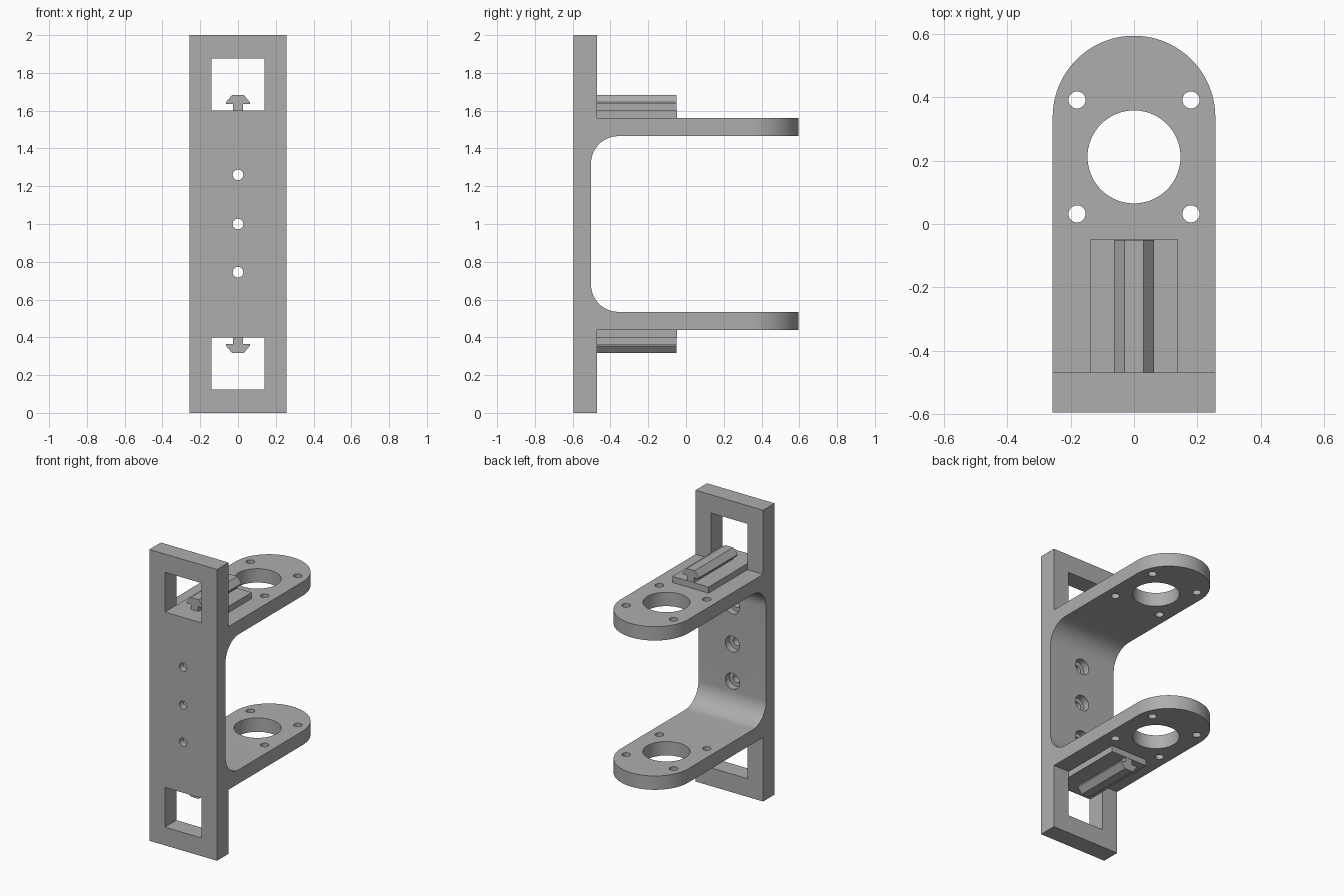
import bpy
import bmesh
from math import sin, cos, pi
from mathutils import Vector

cube = bpy.data.objects.get("Cube")
if cube:
    bpy.data.objects.remove(cube, do_unlink=True)

grey = bpy.data.materials.new("plain grey")
grey.use_nodes = True
COLOUR = (0.42, 0.42, 0.42, 1)
grey.diffuse_color = COLOUR
grey.node_tree.nodes["Principled BSDF"].inputs["Base Color"].default_value = COLOUR


def prism(name, points, axis, start, end):
    """Extrude a 2D outline along x, y or z."""
    place = {"x": lambda a, b, t: (t, a, b),
             "y": lambda a, b, t: (a, t, b),
             "z": lambda a, b, t: (a, b, t)}[axis]
    shift = Vector(place(0, 0, end - start))
    bm = bmesh.new()
    face = bm.faces.new([bm.verts.new(place(a, b, start)) for a, b in points])
    result = bmesh.ops.extrude_face_region(bm, geom=[face])
    moved = [v for v in result["geom"] if isinstance(v, bmesh.types.BMVert)]
    bmesh.ops.translate(bm, verts=moved, vec=shift)
    bmesh.ops.recalc_face_normals(bm, faces=bm.faces)
    mesh = bpy.data.meshes.new(name)
    bm.to_mesh(mesh)
    bm.free()
    mesh.materials.append(grey)
    obj = bpy.data.objects.new(name, mesh)
    bpy.context.collection.objects.link(obj)
    return obj


def arc(a, b, r, begin, finish, n):
    return [(a + r * cos(begin + (finish - begin) * i / n),
             b + r * sin(begin + (finish - begin) * i / n)) for i in range(n + 1)]


def circle(a, b, r, n=32):
    return arc(a, b, r, 0, 2 * pi, n)[:-1]


def rect(a0, b0, a1, b1):
    return [(a0, b0), (a1, b0), (a1, b1), (a0, b1)]


def combine(target, cutter, operation):
    mod = target.modifiers.new("cut", "BOOLEAN")
    mod.operation = operation
    mod.solver = "EXACT"
    mod.object = cutter
    bpy.context.view_layer.objects.active = target
    bpy.ops.object.modifier_apply(modifier=mod.name)
    bpy.data.objects.remove(cutter, do_unlink=True)


HALF, FRONT, BACK = 0.257, -0.595, 0.595
PLATE, INNER, FILLET = -0.47, -0.503, 0.145
ARM_IN, ARM_OUT = 0.465, 0.56      # heights from the middle level z = 1

# Side outline: plate, two arms and the filleted throat between them
side = [(FRONT, 0), (PLATE, 0), (PLATE, 1 - ARM_OUT), (0.7, 1 - ARM_OUT), (0.7, 1 - ARM_IN)]
side += arc(INNER + FILLET, 1 - ARM_IN + FILLET, FILLET, -pi / 2, -pi, 16)
side += arc(INNER + FILLET, 1 + ARM_IN - FILLET, FILLET, pi, pi / 2, 16)
side += [(0.7, 1 + ARM_IN), (0.7, 1 + ARM_OUT), (PLATE, 1 + ARM_OUT), (PLATE, 2), (FRONT, 2)]
bracket = prism("bracket", side, "x", -0.4, 0.4)

# Plan outline rounds the arm ends
plan = [(-HALF, -0.7), (HALF, -0.7)] + arc(0, BACK - HALF, HALF, 0, pi, 48)
combine(bracket, prism("plan_cutter", plan, "z", -0.1, 2.1), "INTERSECT")

# Bores and bolt holes through both arms
combine(bracket, prism("bore_cutter", circle(0, 0.212, 0.147, 64), "z", 0.3, 1.7), "DIFFERENCE")
for sx in (-1, 1):
    for sy in (-1, 1):
        hole = circle(sx * 0.18, 0.212 + sy * 0.18, 0.027)
        combine(bracket, prism("bolt_cutter", hole, "z", 0.3, 1.7), "DIFFERENCE")

# Counterbored screw holes in the plate
for z in (0.745, 1.0, 1.26):
    combine(bracket, prism("screw_cutter", circle(0, z, 0.028), "y", -0.7, -0.4), "DIFFERENCE")
    combine(bracket, prism("head_cutter", circle(0, z, 0.054), "y", -0.55, -0.4), "DIFFERENCE")

# Plate windows
for z0, z1 in ((0.125, 0.398), (1.602, 1.875)):
    window = rect(-0.139, z0, 0.139, z1)
    combine(bracket, prism("window_cutter", window, "y", -0.7, -0.4), "DIFFERENCE")

# Rail pads and T-shaped rails, mirrored above and below
half_rail = [(0.027, 0.59), (0.027, 0.636), (0.063, 0.636), (0.063, 0.645), (0.03, 0.684)]
rail = half_rail + [(-x, z) for x, z in reversed(half_rail)]
for label, s in (("upper", 1), ("lower", -1)):
    pad = [(x, 1 + s * z) for x, z in rect(-0.138, 0.555, 0.138, 0.602)]
    prism(label + "_rail_pad", pad, "y", PLATE, -0.048)
    prism(label + "_rail", [(x, 1 + s * z) for x, z in rail], "y", PLATE, -0.05)

# Smooth the curved walls, keep edges crisp
bpy.ops.object.select_all(action="DESELECT")
bracket.select_set(True)
bpy.context.view_layer.objects.active = bracket
bpy.ops.object.shade_smooth_by_angle(angle=pi / 6)
